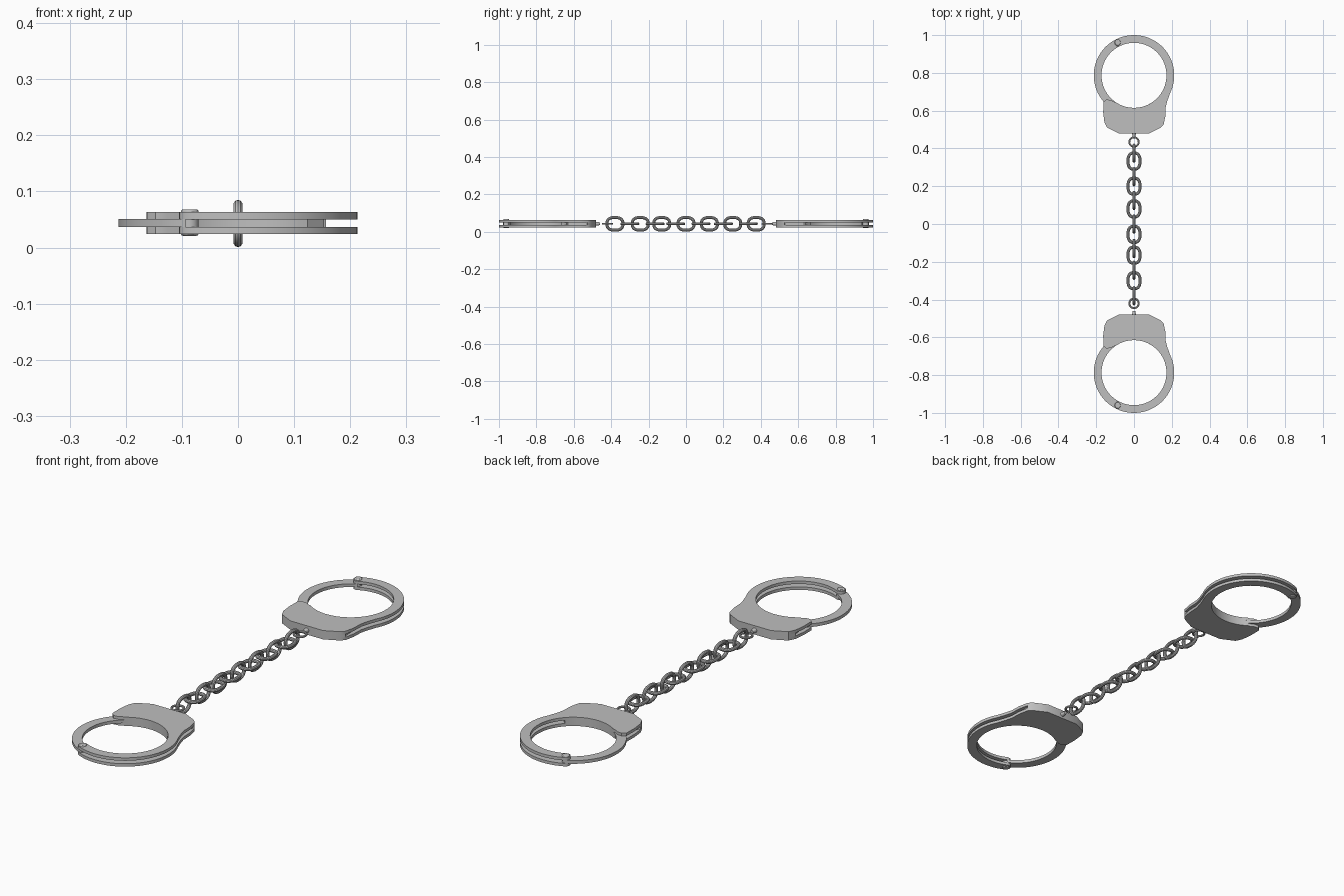
import bpy, bmesh, math
from mathutils import Vector

cube = bpy.data.objects.get("Cube")
if cube:
    bpy.data.objects.remove(cube, do_unlink=True)

steel = bpy.data.materials.new("brushed steel grey")
steel.use_nodes = True
STEEL = (0.52, 0.52, 0.52, 1)
steel.diffuse_color = STEEL
steel.node_tree.nodes["Principled BSDF"].inputs["Base Color"].default_value = STEEL

MID = 0.043            # height of the centre plane
CUFF_Y = 0.787         # centre of the wrist ring
OUTER, INNER = 0.213, 0.172


def finish(name, bm, mirror=False, bevel=0):
    bmesh.ops.recalc_face_normals(bm, faces=bm.faces)
    mesh = bpy.data.meshes.new(name)
    bm.to_mesh(mesh)
    bm.free()
    mesh.materials.append(steel)
    ob = bpy.data.objects.new(name, mesh)
    bpy.context.collection.objects.link(ob)
    bpy.ops.object.select_all(action='DESELECT')
    ob.select_set(True)
    bpy.context.view_layer.objects.active = ob
    bpy.ops.object.shade_smooth_by_angle(angle=math.radians(35))
    if bevel:
        mod = ob.modifiers.new("edge", 'BEVEL')
        mod.width = bevel
        mod.segments = 2
    if mirror:
        mod = ob.modifiers.new("other cuff", 'MIRROR')
        mod.use_axis = (False, True, False)
        mod.use_clip = False
    return ob


def arc(radius, start, end, steps, cx=0, cy=CUFF_Y):
    angles = [math.radians(start + (end - start) * i / steps) for i in range(steps + 1)]
    return [(cx + radius * math.cos(a), cy + radius * math.sin(a)) for a in angles]


def rounded_tip(angle, turn):
    """Half circle closing a ring strand, from its inner to its outer edge."""
    a = math.radians(angle)
    mid, r = (OUTER + INNER) / 2, (OUTER - INNER) / 2
    pts = arc(r, angle + 180, angle + 180 + turn * 180, 8,
              mid * math.cos(a), CUFF_Y + mid * math.sin(a))
    return pts[1:-1]


def plate(name, outline, z0, z1):
    bm = bmesh.new()
    face = bm.faces.new([bm.verts.new((x, y, z0)) for x, y in outline])
    ext = bmesh.ops.extrude_face_region(bm, geom=[face])
    tops = [v for v in ext["geom"] if isinstance(v, bmesh.types.BMVert)]
    bmesh.ops.translate(bm, verts=tops, vec=(0, 0, z1 - z0))
    return finish(name, bm, mirror=True)


def link(name, y, half_len, half_wid, rod, upright, power):
    """Rod swept round a squarish oval."""
    bm = bmesh.new()
    n, sides, rings = 28, 10, []

    def path(i):
        t = 2 * math.pi * i / n
        c, s = math.cos(t), math.sin(t)
        return Vector((half_wid * math.copysign(abs(c) ** power, c),
                       half_len * math.copysign(abs(s) ** power, s), 0))
    for i in range(n):
        p = path(i)
        tangent = (path(i + 1) - path(i - 1)).normalized()
        normal = Vector((tangent.y, -tangent.x, 0))
        ring = []
        for j in range(sides):
            a = 2 * math.pi * j / sides
            q = p + normal * rod * math.cos(a) + Vector((0, 0, rod * math.sin(a)))
            if upright:
                q = Vector((q.z, q.y, -q.x))
            ring.append(bm.verts.new(q + Vector((0, y, MID))))
        rings.append(ring)
    for i in range(n):
        a, b = rings[i], rings[(i + 1) % n]
        for j in range(sides):
            k = (j + 1) % sides
            bm.faces.new((a[j], a[k], b[k], b[j]))
    return finish(name, bm)


def cylinder(name, loc, r1, r2, depth, axis, bevel=0):
    bm = bmesh.new()
    bmesh.ops.create_cone(bm, cap_ends=True, segments=20, radius1=r1, radius2=r2, depth=depth)
    if axis == 'Y':
        for v in bm.verts:
            v.co = Vector((v.co.x, v.co.z, -v.co.y))
    bmesh.ops.translate(bm, verts=bm.verts, vec=loc)
    return finish(name, bm, mirror=True, bevel=bevel)


# Cheek plates: lock body and fixed strand in one outline
right_side = [(0.176, 0.65), (0.168, 0.62), (0.166, 0.57), (0.157, 0.527), (0.143, 0.511)]
left_side = [(-0.143, 0.511), (-0.157, 0.54), (-0.163, 0.59), (-0.162, 0.645),
             (-0.147, 0.659), (-0.125, 0.657), (-0.11, 0.648)]
chain_edge = [(0.08, 0.48), (-0.08, 0.48)]
cheek = (arc(OUTER, 116, -27, 48) + right_side + chain_edge + left_side
         + arc(INNER, -125, 116, 72) + rounded_tip(116, -1))
plate("upper_cheek_plate", cheek, 0.050, 0.063)
plate("lower_cheek_plate", cheek, 0.024, 0.037)

# Lock core, set back at the flanks to leave side slots
core = ([(0.145, 0.64), (0.15, 0.53), (0.157, 0.527), (0.143, 0.511)] + chain_edge
        + [(-0.143, 0.511), (-0.157, 0.54), (-0.148, 0.545), (-0.14, 0.62)]
        + arc(INNER + 0.006, -128, -50, 24))
plate("lock_core", core, 0.037, 0.050)

# Swinging single strand running into the lock
arm = (arc(OUTER, 316, 116, 64) + rounded_tip(116, -1)[::-1] + arc(INNER, 116, 316, 64))
plate("swing_arm", arm, 0.0365, 0.0505)

# Hinge rivet and swivel post
cylinder("hinge_rivet", (-0.086, 0.961, 0.0445), 0.016, 0.016, 0.047, 'Z', bevel=0.004)
cylinder("swivel_post", (0, 0.472, MID), 0.007, 0.011, 0.024, 'Y')

# Chain: end rings, then alternating upright and flat links
for label, y in (("back", 0.434), ("front", -0.42)):
    link(label + "_end_ring", y, 0.025, 0.025, 0.005, False, 1)
for i, y in enumerate((-0.38, -0.245, -0.13, 0, 0.125, 0.25, 0.375)):
    link(f"upright_link_{i + 1}", y, 0.043, 0.034, 0.008, True, 0.8)
for i, y in enumerate((-0.30, -0.165, -0.055, 0.08, 0.20, 0.333)):
    link(f"flat_link_{i + 1}", y, 0.043, 0.032, 0.008, False, 0.8)
